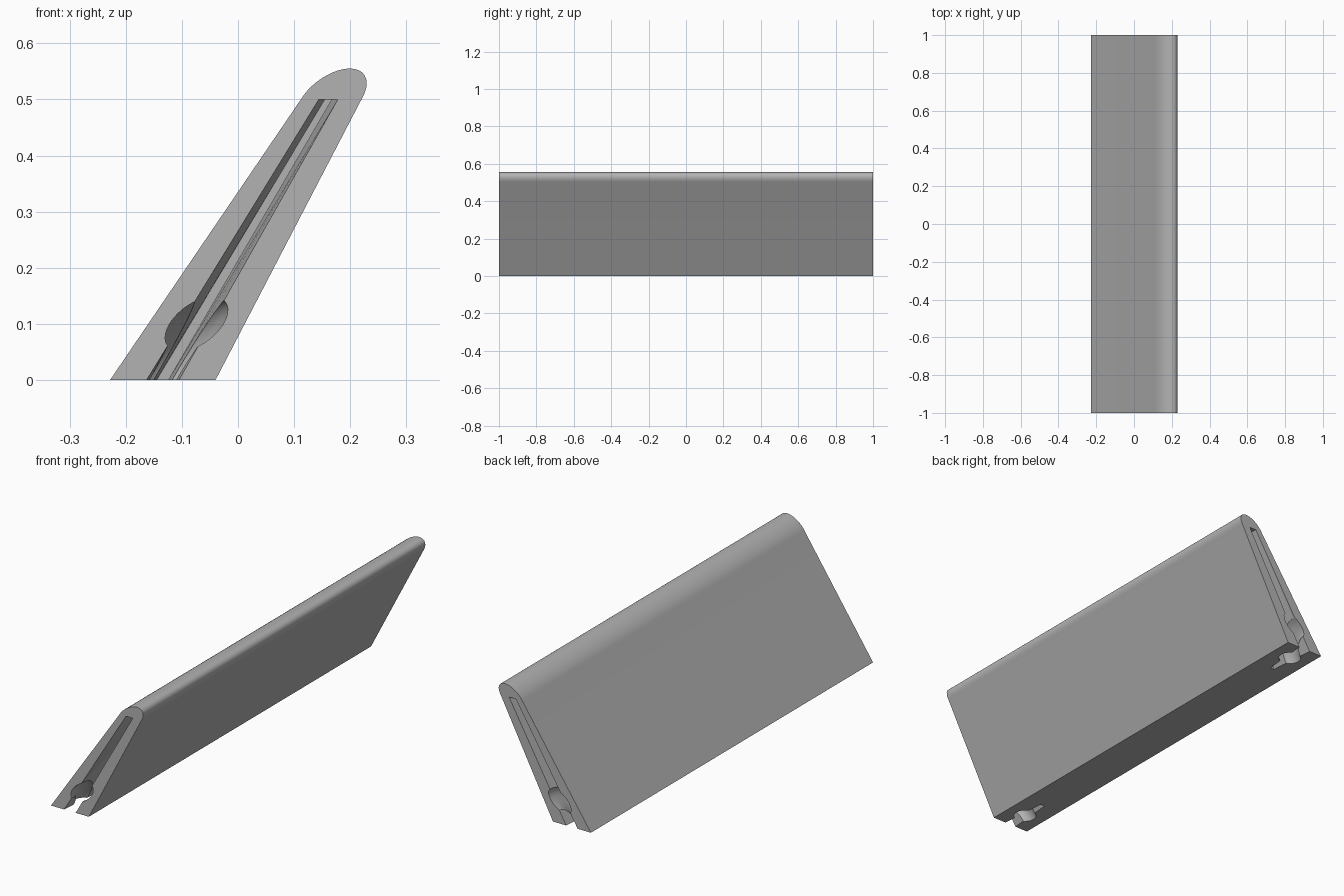
import bpy, bmesh, math
from mathutils import Matrix

cube = bpy.data.objects.get("Cube")
if cube:
    bpy.data.objects.remove(cube, do_unlink=True)

LEAN, FOOT = 0.6, -0.134      # sideways lean per unit height, foot centre
HALF, TOP = 1.0, 0.5          # half length, height where the round ridge starts

grey = bpy.data.materials.new("plain_grey")
grey.use_nodes = True
grey.diffuse_color = (0.45, 0.45, 0.45, 1)
grey.node_tree.nodes["Principled BSDF"].inputs["Base Color"].default_value = grey.diffuse_color


def lean(co):
    co.x += FOOT + LEAN * co.z


def make(name, bm):
    """Lean the upright shape over and turn it into an object."""
    for v in bm.verts:
        lean(v.co)
    bmesh.ops.recalc_face_normals(bm, faces=bm.faces)
    mesh = bpy.data.meshes.new(name)
    bm.to_mesh(mesh)
    bm.free()
    mesh.materials.append(grey)
    ob = bpy.data.objects.new(name, mesh)
    bpy.context.collection.objects.link(ob)
    return ob


def loft(bm, rings):
    """Skin between matching closed rings, with end caps."""
    rows = [[bm.verts.new(p) for p in ring] for ring in rings]
    for a, b in zip(rows, rows[1:]):
        for i in range(len(a)):
            j = (i + 1) % len(a)
            bm.faces.new((a[i], a[j], b[j], b[i]))
    bm.faces.new(rows[0])
    bm.faces.new(rows[-1])


# Tapered slab with a rounded ridge
outline = [(-0.094, 0), (0.094, 0)]
for i in range(33):
    t = math.pi * i / 32
    outline.append((0.054 * math.cos(t), TOP + 0.055 * math.sin(t)))
bm = bmesh.new()
loft(bm, [[(x, y, z) for x, z in outline] for y in (-HALF, HALF)])
slab = make("leaning_slab", bm)


def slot_ring(y, low, high):
    """Cross-section of the slot, running out below the foot."""
    drop = 0.05
    low += (low - high) * drop / TOP
    return [(-low, y, -drop), (low, y, -drop),
            (high - 0.005, y, TOP), (-high - 0.005, y, TOP)]


# Slot narrowing inwards, and a curved channel round the lower corner
cutters = []
for side in (-1, 1):
    bm = bmesh.new()
    loft(bm, [slot_ring(side * (HALF + 0.02), 0.0301, 0.0179),
              slot_ring(side * (HALF - 0.22), 0.0105, 0.0063)])
    cutters.append(make("slot_cutter", bm))

    bm = bmesh.new()
    turn = (Matrix.Translation((0, side * HALF, 0)))
    rings = 64
    grid = []
    for i in range(rings):
        a = 2 * math.pi * i / rings
        row = []
        for j in range(32):
            b = 2 * math.pi * j / 32
            r = 0.1 + 0.048 * math.cos(b)
            row.append(bm.verts.new((0.048 * math.sin(b), r * math.cos(a), r * math.sin(a))))
        grid.append(row)
    for i in range(rings):
        for j in range(32):
            k, m = (i + 1) % rings, (j + 1) % 32
            bm.faces.new((grid[i][j], grid[k][j], grid[k][m], grid[i][m]))
    bm.transform(turn)
    cutters.append(make("channel_cutter", bm))

bpy.ops.object.select_all(action='DESELECT')
bpy.context.view_layer.objects.active = slab
slab.select_set(True)
for cutter in cutters:
    cutter.hide_render = True
    mod = slab.modifiers.new("cut", 'BOOLEAN')
    mod.operation = 'DIFFERENCE'
    mod.solver = 'EXACT'
    mod.object = cutter
    bpy.ops.object.modifier_apply(modifier=mod.name)
for cutter in cutters:
    bpy.data.objects.remove(cutter, do_unlink=True)

bpy.ops.object.shade_smooth_by_angle(angle=math.radians(30))
